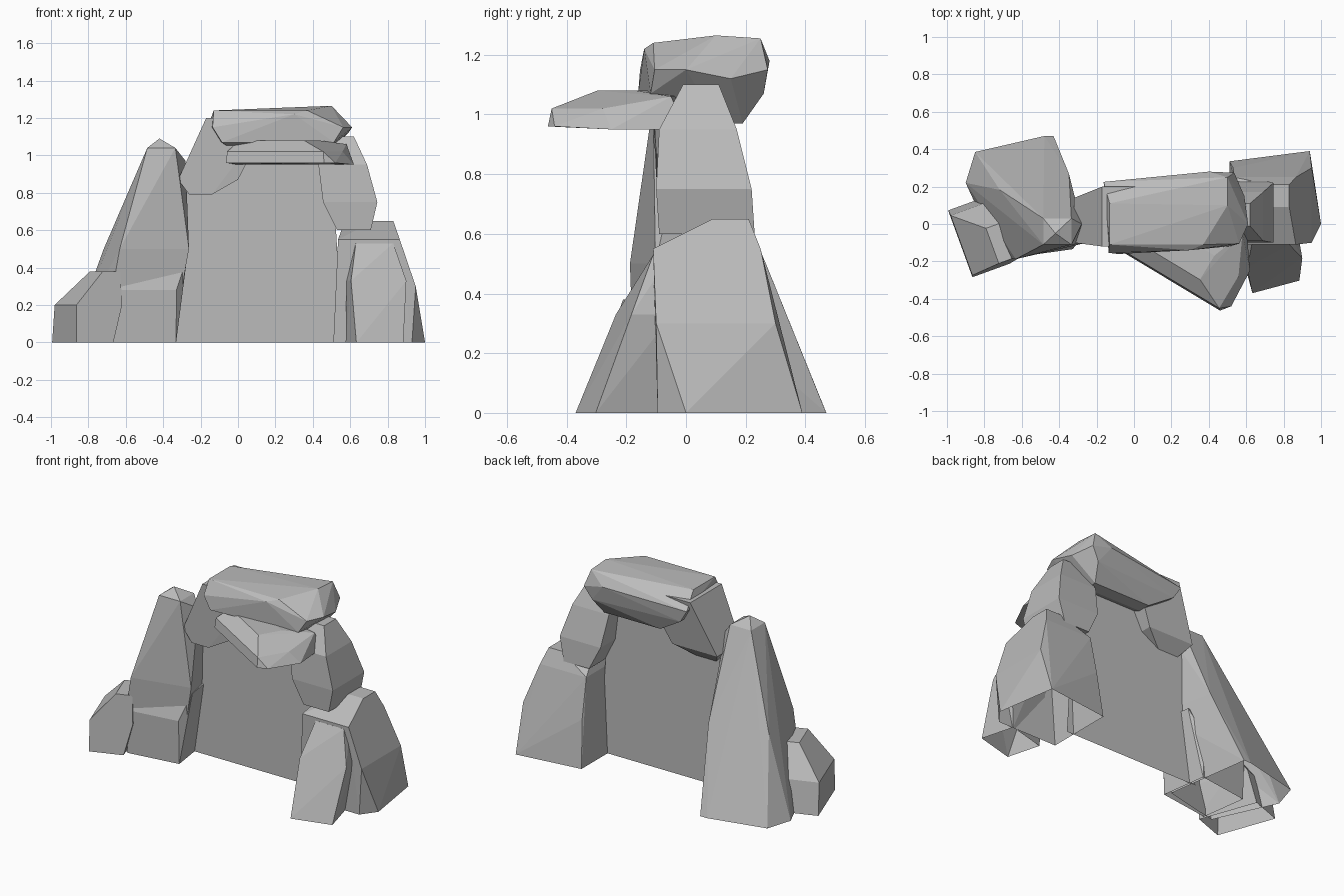
import bpy
import bmesh
import math
from mathutils import Matrix, Vector

cube = bpy.data.objects.get("Cube")
if cube:
    bpy.data.objects.remove(cube, do_unlink=True)

STONE_COLOUR = (0.5, 0.5, 0.5, 1)
stone = bpy.data.materials.new("grey stone")
stone.use_nodes = True
stone.diffuse_color = STONE_COLOUR
shader = stone.node_tree.nodes["Principled BSDF"]
shader.inputs["Base Color"].default_value = STONE_COLOUR


def add_object(name, mesh_data):
    """Turn mesh data into a named, flat-shaded stone object."""
    mesh = bpy.data.meshes.new(name)
    mesh_data.to_mesh(mesh)
    mesh_data.free()
    mesh.materials.append(stone)
    obj = bpy.data.objects.new(name, mesh)
    bpy.context.scene.collection.objects.link(obj)


def layer(z, x, y, wide, deep, turn=0):
    """Four corners of a level rectangle, turned in degrees about its centre."""
    spin = Matrix.Rotation(math.radians(turn), 3, "Z")
    centre = Vector((x, y, z))
    return [centre + spin @ Vector((side * wide / 2, end * deep / 2, 0))
            for side in (-1, 1) for end in (-1, 1)]


def rock(name, *layers, tips=()):
    """Faceted stone wrapped around its layers and tips, hollow on the ground."""
    bm = bmesh.new()
    for corners in layers:
        for corner in corners:
            bm.verts.new(corner)
    for tip in tips:
        bm.verts.new(tip)
    hull = bmesh.ops.convex_hull(bm, input=bm.verts[:])
    spare = {item for item in hull["geom_interior"] + hull["geom_unused"]
             if isinstance(item, bmesh.types.BMVert)}
    bmesh.ops.delete(bm, geom=list(spare), context="VERTS")
    bmesh.ops.dissolve_limit(bm, angle_limit=math.radians(3),
                             verts=bm.verts[:], edges=bm.edges[:])
    bmesh.ops.recalc_face_normals(bm, faces=bm.faces[:])
    ground = [face for face in bm.faces
              if all(vert.co.z < 0.001 for vert in face.verts)]
    bmesh.ops.delete(bm, geom=ground, context="FACES")
    add_object(name, bm)


# Tall pillar on the right side: leaning shaft and a shallow front foot
rock("right_pillar_shaft",
     layer(z=0, x=-0.6, y=0.15, wide=0.38, deep=0.57, turn=13),
     layer(z=0.5, x=-0.49, y=0.04, wide=0.38, deep=0.38, turn=13),
     layer(z=1.04, x=-0.41, y=-0.04, wide=0.15, deep=0.14),
     tips=[(-0.42, -0.05, 1.09), (-0.28, 0, 0.97), (-0.9, 0.22, 0),
           (-0.43, 0.47, 0)])
rock("right_pillar_foot",
     layer(z=0, x=-0.52, y=0, wide=0.34, deep=0.3, turn=8),
     layer(z=0.28, x=-0.52, y=0, wide=0.34, deep=0.32, turn=8),
     layer(z=0.45, x=-0.46, y=0, wide=0.35, deep=0.2, turn=8))

# Low boulder leaning on the outside of the tall pillar
rock("right_boulder",
     layer(z=0, x=-0.83, y=-0.07, wide=0.21, deep=0.38, turn=20),
     layer(z=0.2, x=-0.8, y=-0.07, wide=0.26, deep=0.34, turn=20),
     layer(z=0.38, x=-0.71, y=-0.1, wide=0.1, deep=0.2, turn=20))

# Lintel: drooping arm towards the tall pillar, then the main beam
rock("lintel_arm",
     layer(z=0.79, x=-0.2, y=-0.02, wide=0.12, deep=0.16),
     layer(z=0.87, x=-0.16, y=0.02, wide=0.32, deep=0.24),
     layer(z=1.2, x=0, y=0.04, wide=0.34, deep=0.32))
rock("lintel_beam",
     layer(z=0.97, x=0.25, y=0.15, wide=0.4, deep=0.08),
     layer(z=1.07, x=0.2, y=0.05, wide=0.6, deep=0.38, turn=4),
     layer(z=1.15, x=0.2, y=0.06, wide=0.7, deep=0.38, turn=4),
     layer(z=1.24, x=0.12, y=0, wide=0.5, deep=0.22),
     tips=[(0.61, 0, 1.15), (0.59, 0.15, 1.12), (0.5, 0.1, 1.265),
           (0.5, 0.25, 1.255), (0.4, 0.28, 1.18), (0.3, -0.14, 1.22)])

# Thin ledge jutting out below the lintel
rock("front_ledge",
     layer(z=0.96, x=0.25, y=-0.22, wide=0.61, deep=0.2, turn=-31),
     layer(z=1.02, x=0.25, y=-0.21, wide=0.6, deep=0.2, turn=-31),
     layer(z=1.08, x=0.22, y=-0.13, wide=0.4, deep=0.15, turn=-31),
     layer(z=0.95, x=0.3, y=-0.05, wide=0.6, deep=0.1),
     tips=[(0.62, -0.25, 0.95), (0.58, -0.05, 1.06), (0.52, -0.44, 0.96)])

# Left pillar: upper stone standing on a broad base block
rock("left_pillar_upper",
     layer(z=0.6, x=0.62, y=0.07, wide=0.18, deep=0.32),
     layer(z=0.75, x=0.6, y=0.06, wide=0.29, deep=0.32),
     layer(z=0.95, x=0.56, y=0.04, wide=0.26, deep=0.26),
     layer(z=1.1, x=0.56, y=0.05, wide=0.12, deep=0.12))
rock("left_pillar_base",
     layer(z=0, x=0.72, y=0.12, wide=0.42, deep=0.43),
     layer(z=0.3, x=0.74, y=0.1, wide=0.42, deep=0.4),
     layer(z=0.55, x=0.7, y=0.07, wide=0.33, deep=0.36),
     layer(z=0.65, x=0.78, y=0.15, wide=0.1, deep=0.12),
     tips=[(1, 0, 0), (0.94, 0.39, 0), (0.56, 0.16, 0.62)])

# Slab resting against the front of the left pillar
rock("left_front_slab",
     layer(z=0, x=0.73, y=-0.23, wide=0.26, deep=0.22, turn=15),
     layer(z=0.33, x=0.74, y=-0.14, wide=0.3, deep=0.14, turn=10),
     layer(z=0.53, x=0.73, y=-0.08, wide=0.2, deep=0.06))

# Flat panel closing the opening between the pillars
panel = bmesh.new()
outline = [(-0.4, 0), (0.56, 0), (0.5, 1), (0, 1), (-0.3, 0.86)]
panel.faces.new([panel.verts.new((x, 0.07, z)) for x, z in outline])
add_object("opening_panel", panel)
